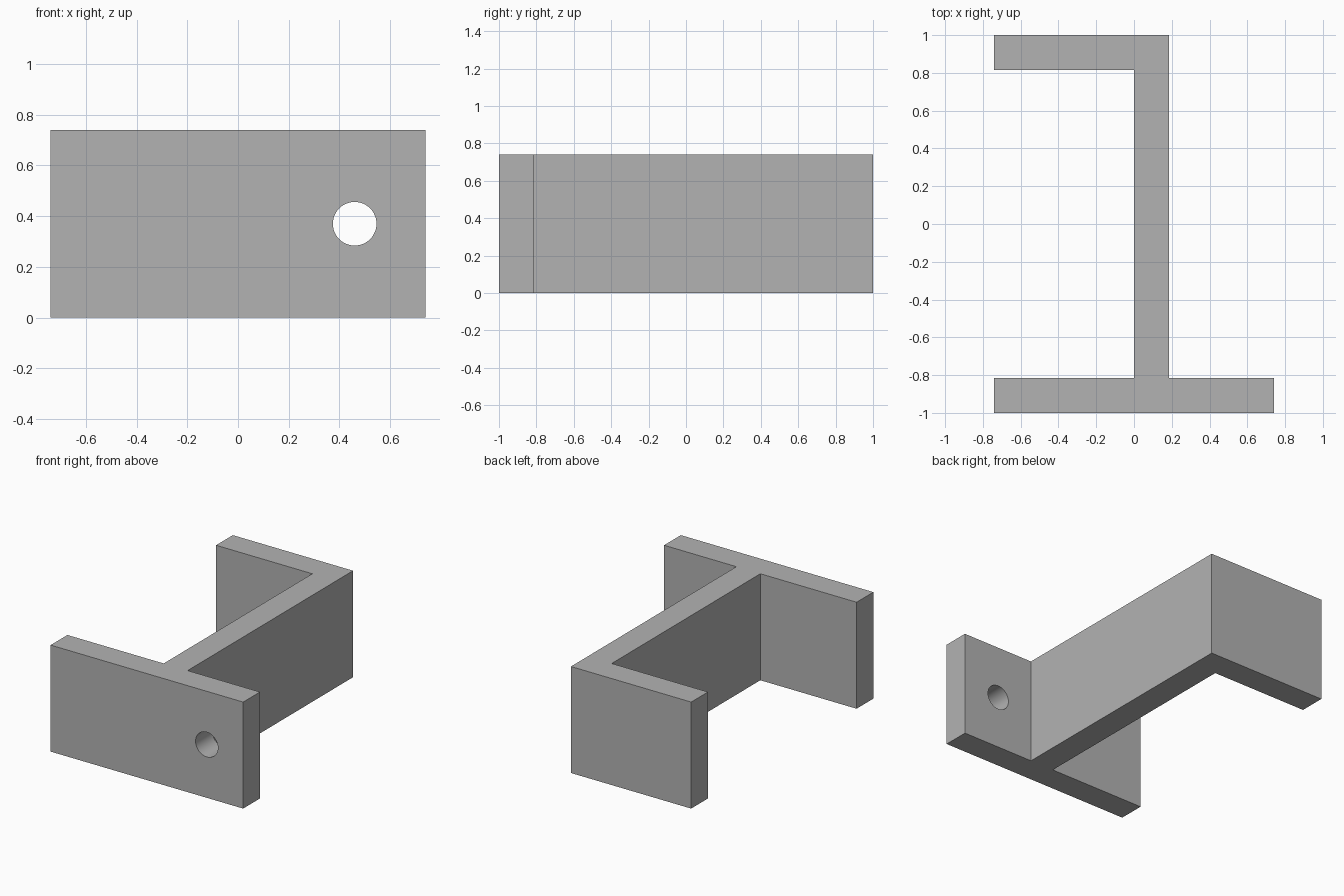
import bpy
import bmesh
from math import radians

cube = bpy.data.objects.get("Cube")
if cube:
    bpy.data.objects.remove(cube, do_unlink=True)

HEIGHT = 0.74
HALF_W = 0.74
WALL = 0.184

grey = bpy.data.materials.new("plain grey")
grey.use_nodes = True
colour = (0.45, 0.45, 0.45, 1)
grey.diffuse_color = colour
grey.node_tree.nodes["Principled BSDF"].inputs["Base Color"].default_value = colour

# Bracket: one profile with front plate, web and rear flange, extruded upward
inner = 1 - WALL
outline = [
    (-HALF_W, -1), (HALF_W, -1), (HALF_W, -inner), (WALL, -inner),
    (WALL, 1), (-HALF_W, 1), (-HALF_W, inner), (0, inner),
    (0, -inner), (-HALF_W, -inner),
]
bm = bmesh.new()
base = bm.faces.new([bm.verts.new((x, y, 0)) for x, y in outline])
top = bmesh.ops.extrude_face_region(bm, geom=[base])["geom"]
bmesh.ops.translate(bm, vec=(0, 0, HEIGHT),
                    verts=[v for v in top if isinstance(v, bmesh.types.BMVert)])
bmesh.ops.recalc_face_normals(bm, faces=bm.faces)
mesh = bpy.data.meshes.new("bracket")
bm.to_mesh(mesh)
bm.free()
mesh.materials.append(grey)
bracket = bpy.data.objects.new("bracket", mesh)
bpy.context.collection.objects.link(bracket)

# Round bolt hole through the left side of the front plate
bpy.ops.mesh.primitive_cylinder_add(vertices=48, radius=0.086, depth=0.5,
                                    location=(0.46, -1 + WALL / 2, HEIGHT / 2),
                                    rotation=(radians(90), 0, 0))
cutter = bpy.context.object
cutter.name = "hole_cutter"
cutter.hide_render = True
cutter.data.materials.append(grey)

hole = bracket.modifiers.new("bolt hole", "BOOLEAN")
hole.operation = "DIFFERENCE"
hole.solver = "EXACT"
hole.object = cutter

bpy.ops.object.select_all(action="DESELECT")
bracket.select_set(True)
bpy.context.view_layer.objects.active = bracket
bpy.ops.object.modifier_apply(modifier=hole.name)
bpy.data.objects.remove(cutter, do_unlink=True)
bpy.ops.object.shade_smooth_by_angle(angle=radians(30))
